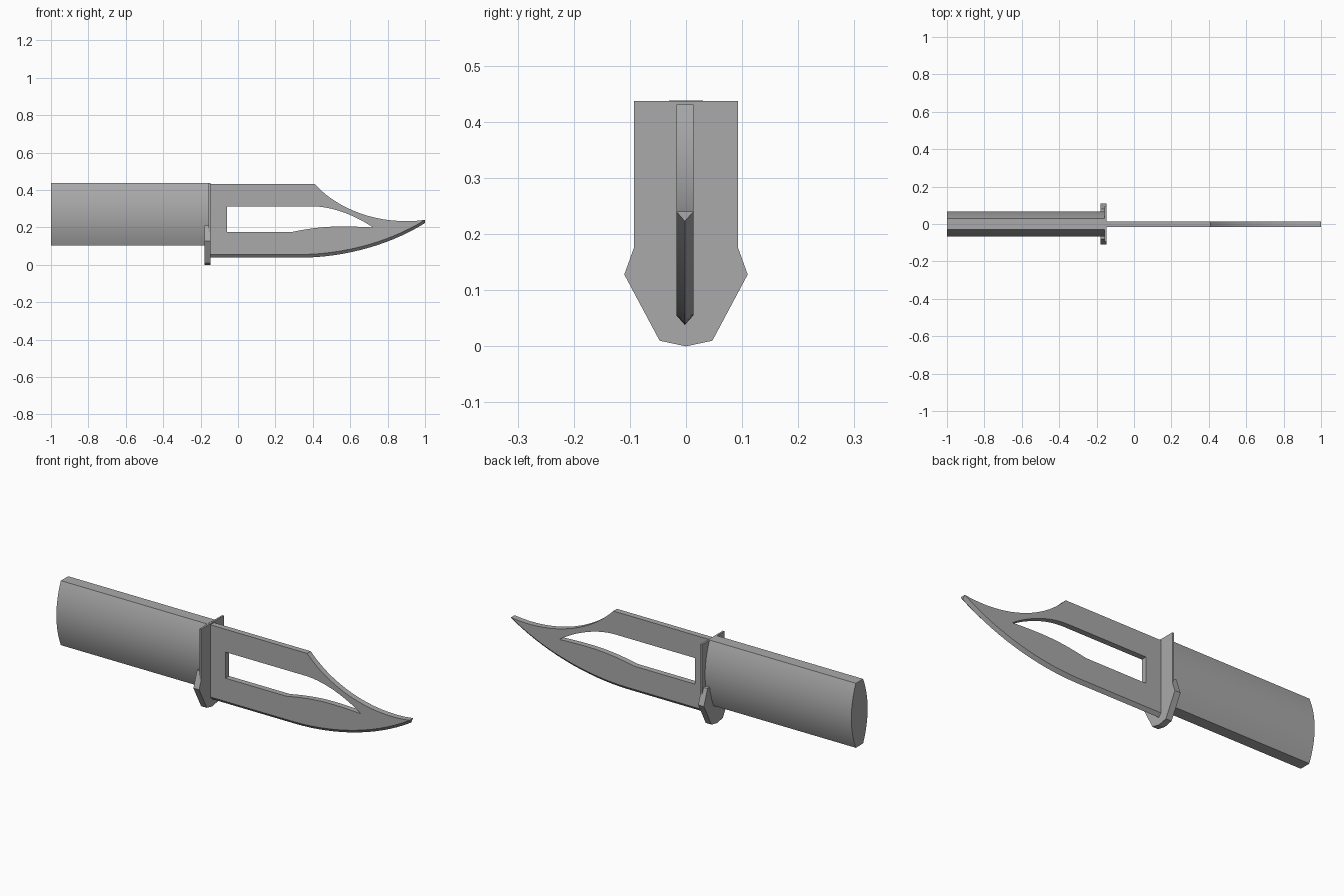
import bpy, bmesh, math
from mathutils import Vector
from mathutils.geometry import interpolate_bezier

cube = bpy.data.objects.get("Cube")
if cube:
    bpy.data.objects.remove(cube)

steel = bpy.data.materials.new("plain grey")
steel.use_nodes = True
GREY = (0.4, 0.4, 0.4, 1)
steel.diffuse_color = GREY
steel.node_tree.nodes["Principled BSDF"].inputs["Base Color"].default_value = GREY


def finish(bm, name, smooth=False):
    bmesh.ops.recalc_face_normals(bm, faces=bm.faces)
    mesh = bpy.data.meshes.new(name)
    bm.to_mesh(mesh)
    bm.free()
    obj = bpy.data.objects.new(name, mesh)
    bpy.context.collection.objects.link(obj)
    mesh.materials.append(steel)
    if smooth:
        bpy.ops.object.select_all(action='DESELECT')
        obj.select_set(True)
        bpy.context.view_layer.objects.active = obj
        bpy.ops.object.shade_smooth_by_angle(angle=math.radians(20))
    return obj


def prism(name, loops, depth, smooth=False):
    """Fill closed loops (later ones are holes) and extrude by a vector."""
    bm = bmesh.new()
    for loop in loops:
        verts = [bm.verts.new(p) for p in loop]
        for a, b in zip(verts, verts[1:] + verts[:1]):
            bm.edges.new((a, b))
    if len(loops) == 1:
        bm.faces.new(bm.verts[:])
    else:
        bmesh.ops.triangle_fill(bm, edges=bm.edges[:], use_beauty=True)
    out = bmesh.ops.extrude_face_region(bm, geom=bm.faces[:], use_keep_orig=True)
    moved = [v for v in out["geom"] if isinstance(v, bmesh.types.BMVert)]
    bmesh.ops.translate(bm, verts=moved, vec=depth)
    return finish(bm, name, smooth)


def arc(p0, h0, h1, p1, count=16):
    return [tuple(p) for p in interpolate_bezier(*(Vector(p) for p in (p0, h0, h1, p1)), count)]


def side(points, y):
    return [(p[0], y, p[1]) for p in points]


def mirrored(half, x):
    """Cross-section in y and z, mirrored across y = 0."""
    other = [(-y, z) for y, z in reversed(half) if y > 0]
    return [(x, y, z) for y, z in half + other]


# Handle: lens-shaped section with flat top and bottom
half = []
for i in range(25):
    t = i / 12 - 1
    half.append((0.03 + 0.037 * (1 - t * t), 0.27 + 0.168 * t))
prism("handle", [mirrored(half, -1)], (0.845, 0, 0), smooth=True)

# Guard: full plate and a thicker lower part behind it
low = [(0, 0), (0.047, 0.01), (0.11, 0.128)]
prism("guard_plate", [mirrored(low + [(0.093, 0.175), (0.093, 0.437)], -0.157)], (0.01, 0, 0))
prism("guard_lower", [mirrored(low + [(0.08, 0.21)], -0.18)], (0.024, 0, 0))

# Blade body with a shaped opening
Y0, Y1, YC = -0.017, 0.013, -0.002
spine = arc((0.41, 0.431), (0.55, 0.28), (0.78, 0.21), (1, 0.24))
belly = arc((1, 0.24), (0.8, 0.115), (0.55, 0.055), (0.33, 0.055)) + [(-0.15, 0.055)]
outline = [(-0.15, 0.431)] + spine + belly[1:]
upper = arc((0.4, 0.312), (0.52, 0.312), (0.65, 0.25), (0.72, 0.2), 12)
lower = arc((0.72, 0.2), (0.54, 0.208), (0.46, 0.21), (0.29, 0.176), 12)
hole = [(-0.06, 0.312)] + upper + lower[1:] + [(-0.06, 0.176)]
prism("blade", [side(outline, Y0), side(hole, Y0)], (0, Y1 - Y0, 0), smooth=True)

# Sharpened edge along the belly
bm = bmesh.new()
rows = [[bm.verts.new(p) for p in ((x, Y0, z), (x, YC, z - 0.017), (x, Y1, z))] for x, z in belly]
for a, b in zip(rows, rows[1:]):
    for i in range(2):
        bm.faces.new((a[i], a[i + 1], b[i + 1], b[i]))
bm.faces.new(rows[0])
bm.faces.new(rows[-1])
finish(bm, "cutting_edge", smooth=True)
